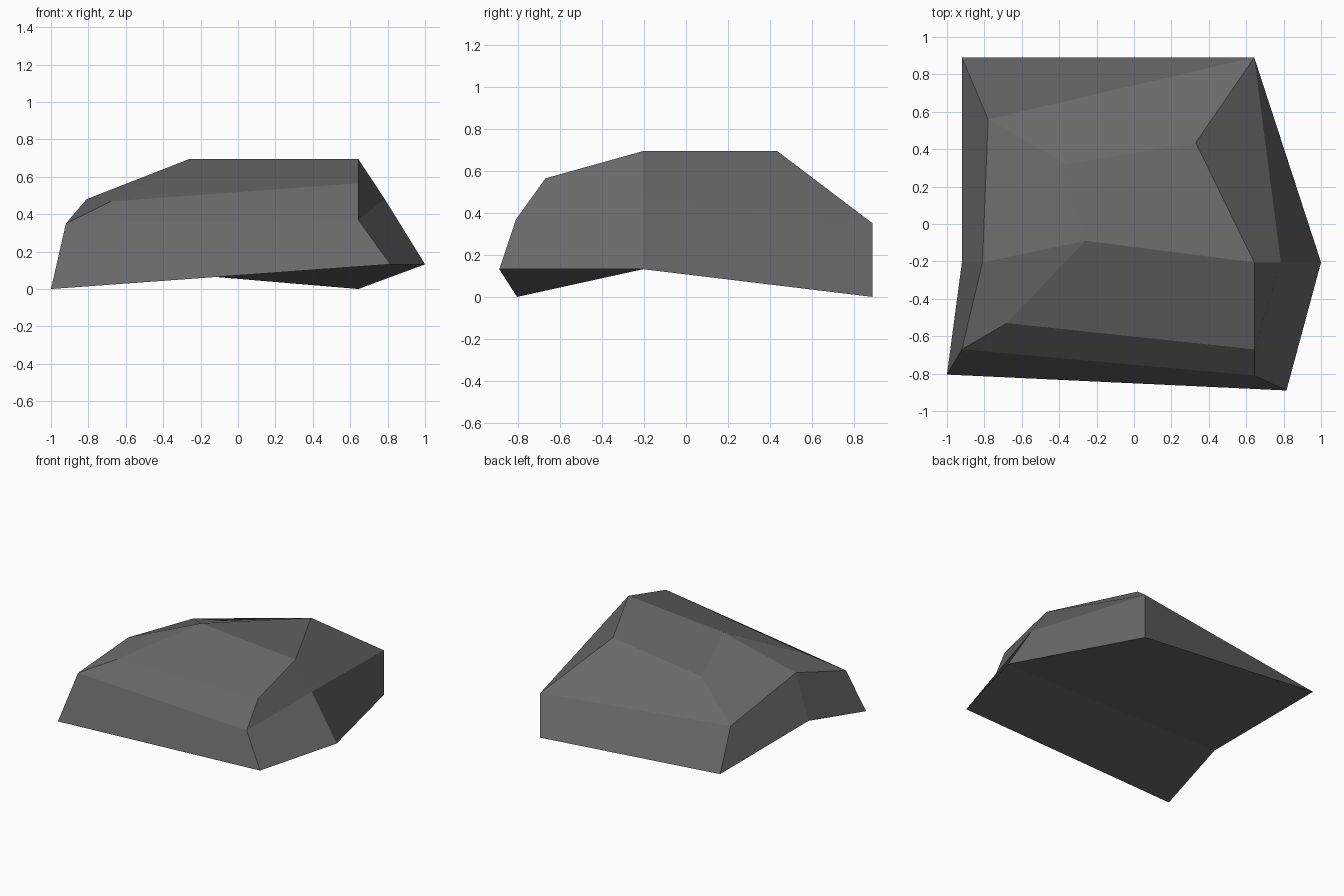
import bpy
import bmesh

cube = bpy.data.objects.get("Cube")
if cube:
    bpy.data.objects.remove(cube)

# Stone colour
stone = bpy.data.materials.new("dark_grey_stone")
stone.use_nodes = True
colour = (.14, .14, .14, 1)
stone.diffuse_color = colour
stone.node_tree.nodes["Principled BSDF"].inputs["Base Color"].default_value = colour

# Corners of the rock: base outline, shoulder ring and crown
LIFT = .132
TOP = .695
MID = -.205
corners = {
    "base_front_right": (-1, -.805, 0),
    "base_front_left": (.815, -.89, LIFT),
    "base_mid_left": (1, MID, LIFT),
    "base_back_left": (.643, .89, 0),
    "base_back_right": (-.92, .89, LIFT),
    "base_mid_right": (-.92, MID, LIFT),
    "rim_front_right": (-.92, -.67, .35),
    "rim_front_left": (.643, -.81, .37),
    "rim_mid_left": (.785, MID, .48),
    "rim_back_left": (.643, .89, .35),
    "rim_back_right": (-.78, .56, .345),
    "rim_mid_right": (-.81, MID, .48),
    "brow_right": (-.68, -.53, .468),
    "brow_left": (.643, -.67, .565),
    "crown_right": (-.26, -.09, TOP),
    "crown_left": (.643, MID, TOP),
    "crown_back": (.33, .435, TOP),
    "dip": (-.36, .32, .53),
}

facets = []

# Side walls between the base outline and the rim; each quad folds on its first corner
ring = ["front_right", "front_left", "mid_left", "back_left", "back_right", "mid_right"]
for here, there in zip(ring, ring[1:] + ring[:1]):
    wall = ["base_" + here, "base_" + there, "rim_" + there, "rim_" + here]
    if here == "back_left":
        wall = wall[1:] + wall[:1]
    facets.append(wall)

facets += [names.split() for names in (
    # Front and right slopes
    "rim_front_right rim_front_left brow_left brow_right",
    "brow_left crown_left crown_right brow_right",
    "rim_mid_right rim_front_right brow_right crown_right",
    # Left shoulder
    "brow_left rim_front_left rim_mid_left crown_left",
    "crown_left rim_mid_left rim_back_left crown_back",
    # Back slopes and crown
    "crown_back rim_back_left rim_back_right dip",
    "rim_back_right rim_mid_right crown_right dip",
    "crown_right crown_left crown_back dip",
    # Underside
    "base_mid_right base_mid_left base_front_left base_front_right",
    "base_back_left base_mid_left base_mid_right base_back_right",
)]
# Fold the front half of the underside across its other diagonal
facets[-2] = facets[-2][2:] + facets[-2][:2]

# Rock body
bm = bmesh.new()
verts = {name: bm.verts.new(point) for name, point in corners.items()}
for names in facets:
    bm.faces.new([verts[name] for name in names])
bmesh.ops.recalc_face_normals(bm, faces=bm.faces[:])
mesh = bpy.data.meshes.new("rock")
bm.to_mesh(mesh)
bm.free()
mesh.materials.append(stone)
rock = bpy.data.objects.new("rock", mesh)
bpy.context.collection.objects.link(rock)
